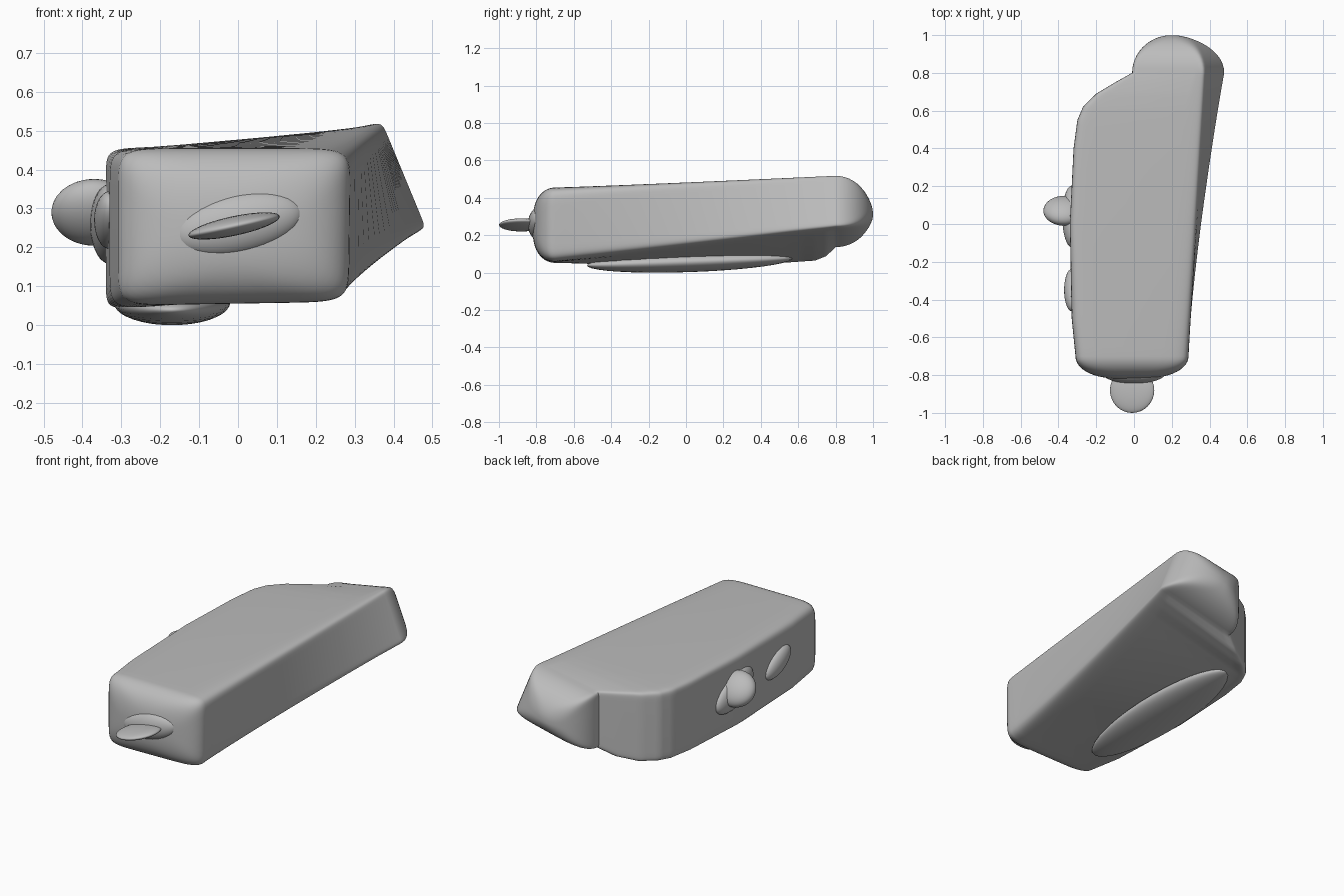
import bpy, bmesh, math
from mathutils import Vector

cube = bpy.data.objects.get("Cube")
if cube:
    bpy.data.objects.remove(cube, do_unlink=True)

grey = bpy.data.materials.new("plain_grey")
grey.use_nodes = True
shade = (0.5, 0.5, 0.5, 1)
grey.diffuse_color = shade
grey.node_tree.nodes["Principled BSDF"].inputs["Base Color"].default_value = shade


def finish(name, bm, angle):
    """Turn a bmesh into a smooth shaded grey object."""
    bmesh.ops.recalc_face_normals(bm, faces=bm.faces)
    mesh = bpy.data.meshes.new(name)
    bm.to_mesh(mesh)
    bm.free()
    mesh.materials.append(grey)
    obj = bpy.data.objects.new(name, mesh)
    bpy.context.collection.objects.link(obj)
    bpy.ops.object.select_all(action='DESELECT')
    obj.select_set(True)
    bpy.context.view_layer.objects.active = obj
    bpy.ops.object.shade_smooth_by_angle(angle=math.radians(angle))
    return obj


def superellipse(power, count=64):
    """Rounded square running from 0 to 1 in both directions."""
    for i in range(count):
        angle = math.tau * (i + 0.5) / count
        yield [0.5 + 0.5 * math.copysign(abs(w) ** (2 / power), w)
               for w in (math.cos(angle), math.sin(angle))]


def along(y):
    """Fraction of the way from the front to the rear end section."""
    return (y - FRONT) / (REAR - FRONT)


def sharpness(y):
    """Corners get crisper toward the rear."""
    return 9 + 10 * along(y)


def body_section(y, left, low, power):
    """Cross-section whose right side leans out and rises toward the rear."""
    t = along(y)
    low_right = 0.285 + 0.2 * t ** 1.3
    top_right = 0.29 + 0.08 * t
    ring = []
    for u, v in superellipse(power):
        bottom = Vector((left, y, low)).lerp(Vector((low_right, y, 0.06 + 0.185 * t)), u)
        top = Vector((left, y, 0.455)).lerp(Vector((top_right, y, 0.455)), u)
        top.z += 0.068 * t * u ** 1.4
        ring.append(bottom.lerp(top, v))
    return ring


def rounded_end(station, centre, depth, fullness, steps=12):
    """Rings that shrink from an end section into a dome."""
    rings = []
    for k in range(1, steps + 1):
        angle = math.radians(85) * k / steps
        size = math.cos(angle) ** fullness
        power = 2.3 + (sharpness(station[0]) - 2.3) * size ** 4
        middle = Vector((centre[0], station[0], centre[1]))
        push = Vector((0, depth * math.sin(angle), 0))
        rings.append([middle.lerp(p, size) + push
                      for p in body_section(*station, power)])
    return rings


# Body: y, left edge x and lower left height at each station
FRONT, REAR = -0.7, 0.8
stations = [
    (FRONT, -0.31, 0.05),
    (-0.5, -0.33, 0.04),
    (0, -0.34, 0.035),
    (0.4, -0.32, 0.04),
    (0.55, -0.3, 0.045),
    (0.62, -0.27, 0.05),
    (0.69, -0.2, 0.055),
    (0.75, -0.1, 0.08),
    (REAR, -0.01, 0.13),
]
rings = rounded_end(stations[0], (-0.02, 0.25), -0.12, 0.7)[::-1]
for a, b in zip(stations, stations[1:]):
    for step in range(4):
        mid = Vector(a).lerp(Vector(b), step / 4)
        rings.append(body_section(*mid, sharpness(mid.x)))
rings.append(body_section(*stations[-1], sharpness(REAR)))
rings += rounded_end(stations[-1], (0.2, 0.31), 0.2, 1)

bm = bmesh.new()
loops = [[bm.verts.new(p) for p in ring] for ring in rings]
for a, b in zip(loops, loops[1:]):
    for i in range(len(a)):
        bm.faces.new((a[i - 1], a[i], b[i], b[i - 1]))
bm.faces.new(loops[0])
bm.faces.new(loops[-1])
finish("body", bm, 40)


def lump(name, centre, radii, tilt):
    """Smooth swelling that grows out of the body."""
    bm = bmesh.new()
    bmesh.ops.create_uvsphere(bm, u_segments=32, v_segments=20, radius=1)
    obj = finish(name, bm, 60)
    obj.location, obj.scale = centre, radii
    obj.rotation_euler = [math.radians(t) for t in tilt]


# Flat front tab with its flared root
lump("front_tab", (-0.01, -0.88, 0.255), (0.12, 0.12, 0.025), (0, -12, 0))
lump("tab_root", (0, -0.79, 0.26), (0.17, 0.055, 0.08), (0, -12, 0))

# Side flap with its spreading root, and a smaller fin ahead of it
lump("side_flap", (-0.37, 0.07, 0.29), (0.11, 0.06, 0.1), (40, 0, 0))
lump("side_flap_root", (-0.33, 0.04, 0.26), (0.05, 0.17, 0.09), (-20, 0, 0))
lump("small_side_fin", (-0.33, -0.35, 0.27), (0.04, 0.12, 0.06), (-25, 0, 0))

# Shallow swelling under the body
lump("belly_swelling", (-0.17, 0.02, 0.058), (0.15, 0.55, 0.055), (2, 0, 0))
